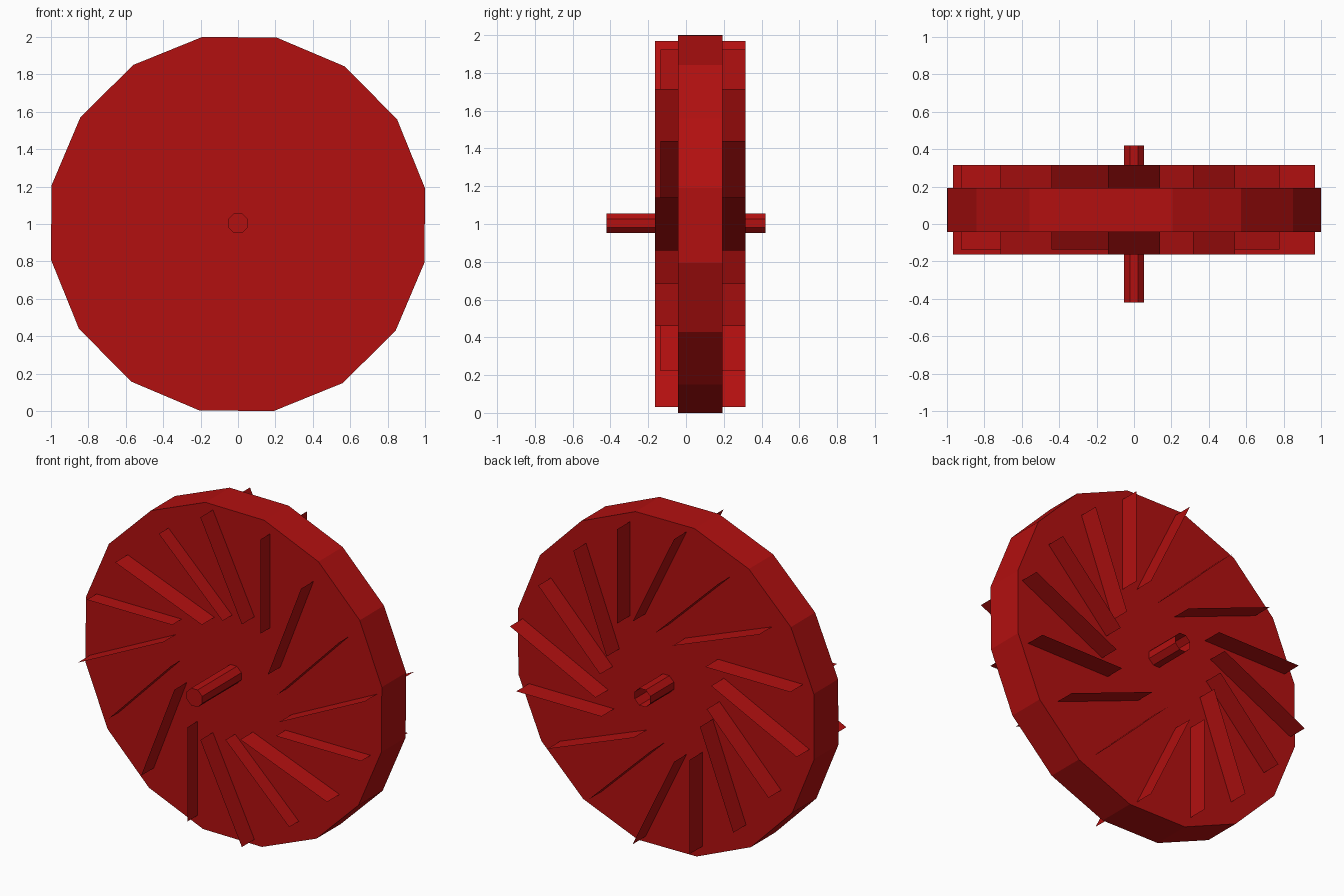
import bpy
from math import sin, cos, pi, radians

if "Cube" in bpy.data.objects:
    bpy.data.objects.remove(bpy.data.objects["Cube"])

red = bpy.data.materials.new("red_paint")
red.diffuse_color = (0.45, 0.005, 0.005, 1)
red.use_nodes = True
red.node_tree.nodes["Principled BSDF"].inputs["Base Color"].default_value = red.diffuse_color


def add_mesh(name, verts, faces):
    mesh = bpy.data.meshes.new(name)
    mesh.from_pydata(verts, [], faces)
    mesh.materials.append(red)
    obj = bpy.data.objects.new(name, mesh)
    bpy.context.collection.objects.link(obj)
    return obj


def prism(name, sides, radius, start, y0, y1, zc, back_cap=True):
    # Prism along y, front cap always closed
    angles = [start - 2 * pi * i / sides for i in range(sides)]
    ring = [(radius * cos(a), zc + radius * sin(a)) for a in angles]
    verts = [(x, y, z) for y in (y0, y1) for x, z in ring]
    faces = [(i, i + sides, (i + 1) % sides + sides, (i + 1) % sides)
             for i in range(sides)]
    faces.append(tuple(range(sides)))
    if back_cap:
        faces.append(tuple(reversed(range(sides, 2 * sides))))
    return add_mesh(name, verts, faces)


# Sixteen-sided wheel disc
prism("wheel_disc", 16, 1.018, radians(10.8), -0.042, 0.192, 1.0)

# Octagonal axle, open at the back end
prism("axle", 8, 0.057, pi / 8, -0.42, 0.42, 1.004, back_cap=False)

# Swirled sheet blades: inner x, z, outer x, z, front y (z from the hub)
blades = [
    (0.245, 0.35, 0.245, 0.925, -0.135),
    (0.14, 0.39, -0.14, 0.968, -0.163),
    (-0.01, 0.36, -0.44, 0.777, -0.135),
    (-0.13, 0.315, -0.715, 0.54, -0.163),
]
for turn in range(4):
    c, s = (1, 0, -1, 0)[turn], (0, 1, 0, -1)[turn]
    for n, (xi, zi, xo, zo, yf) in enumerate(blades):
        ends = [(c * x - s * z, 1 + s * x + c * z) for x, z in ((xi, zi), (xo, zo))]
        (ax, az), (bx, bz) = ends
        add_mesh(f"blade_{turn * 4 + n + 1}",
                 [(ax, yf, az), (bx, yf, bz), (bx, 0.315, bz), (ax, 0.315, az)],
                 [(0, 1, 2, 3)])
